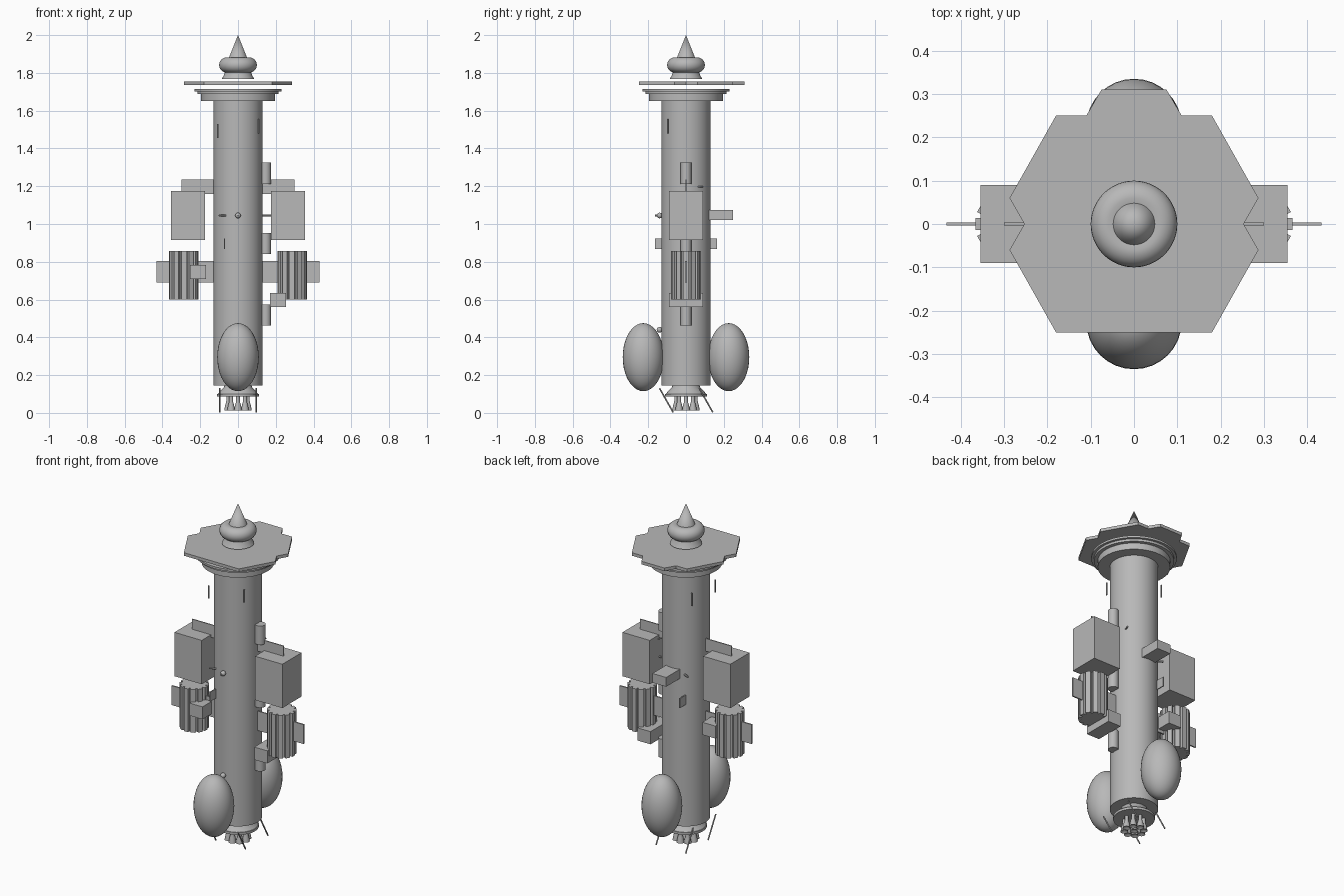
import bpy, bmesh, math
from mathutils import Vector

cube = bpy.data.objects.get("Cube")
if cube:
    bpy.data.objects.remove(cube, do_unlink=True)

grey = bpy.data.materials.new("hull grey")
grey.use_nodes = True
GREY = (0.48, 0.48, 0.48, 1)
grey.diffuse_color = GREY
grey.node_tree.nodes["Principled BSDF"].inputs["Base Color"].default_value = GREY


def finish(name, bm, smooth=False):
    bmesh.ops.recalc_face_normals(bm, faces=bm.faces)
    mesh = bpy.data.meshes.new(name)
    bm.to_mesh(mesh)
    bm.free()
    ob = bpy.data.objects.new(name, mesh)
    mesh.materials.append(grey)
    bpy.context.collection.objects.link(ob)
    if smooth:
        bpy.ops.object.select_all(action='DESELECT')
        ob.select_set(True)
        bpy.context.view_layer.objects.active = ob
        bpy.ops.object.shade_smooth_by_angle(angle=math.radians(35))
    return ob


def box(name, x, y, z):
    """Box from its (low, high) range on each axis."""
    bm = bmesh.new()
    bmesh.ops.create_cube(bm, size=1)
    for v in bm.verts:
        v.co = [(a + b) / 2 + c * (b - a) for (a, b), c in zip((x, y, z), v.co)]
    return finish(name, bm)


def lathe(name, profile, at=(0, 0, 0), sides=48):
    """Turn (radius, height) points round a vertical axis."""
    bm = bmesh.new()
    verts = [bm.verts.new((r + at[0], at[1], z + at[2])) for r, z in profile]
    edges = [bm.edges.new(pair) for pair in zip(verts, verts[1:])]
    bmesh.ops.spin(bm, geom=verts + edges, cent=at, axis=(0, 0, 1),
                   angle=math.tau, steps=sides, use_duplicate=False)
    bmesh.ops.remove_doubles(bm, verts=bm.verts, dist=0.0001)
    return finish(name, bm, True)


def ball(name, at, size):
    bm = bmesh.new()
    bmesh.ops.create_uvsphere(bm, u_segments=32, v_segments=20, radius=1)
    bmesh.ops.scale(bm, vec=size, verts=bm.verts)
    bmesh.ops.translate(bm, vec=at, verts=bm.verts)
    return finish(name, bm, True)


def rod(name, start, end, radius=0.004):
    a, b = Vector(start), Vector(end)
    bm = bmesh.new()
    bmesh.ops.create_cone(bm, cap_ends=True, segments=8, radius1=radius,
                          radius2=radius, depth=(b - a).length)
    turn = (b - a).to_track_quat('Z', 'Y').to_matrix()
    bmesh.ops.rotate(bm, matrix=turn, verts=bm.verts)
    bmesh.ops.translate(bm, vec=(a + b) / 2, verts=bm.verts)
    return finish(name, bm)


def prism(name, outline, low, high):
    bm = bmesh.new()
    face = bm.faces.new([bm.verts.new((x, y, low)) for x, y in outline])
    top = bmesh.ops.extrude_face_region(bm, geom=[face])["geom"]
    bmesh.ops.translate(bm, vec=(0, 0, high - low),
                        verts=[g for g in top if isinstance(g, bmesh.types.BMVert)])
    return finish(name, bm)


# Main tube with the stepped collar at its top
lathe("main_body", [(0, 0.145), (0.13, 0.145), (0.13, 1.66), (0, 1.66)], sides=64)
lathe("top_collar", [(0, 1.65), (0.195, 1.65), (0.195, 1.688), (0.215, 1.688), (0.215, 1.702),
                     (0.23, 1.702), (0.23, 1.714), (0, 1.714)], sides=64)

# Notched shield plate
half = [(0.075, 0.31), (0.11, 0.25), (0.18, 0.25), (0.287, 0.06),
        (0.253, 0), (0.287, -0.06), (0.18, -0.25)]
prism("shield_plate", half + [(-x, y) for x, y in reversed(half)], 1.737, 1.755)

# Finial: flared foot, rounded ring and pointed cap
ring = [(0.06 + 0.04 * math.cos(math.radians(a)), 1.842 + 0.04 * math.sin(math.radians(a)))
        for a in range(-75, 91, 15)]
lathe("finial", [(0, 1.767), (0.087, 1.767), (0.076, 1.785), (0.067, 1.81)] + ring
      + [(0.048, 1.88), (0, 2)])

# Round tanks, front and back
for side, y in (("front", -0.226), ("back", 0.226)):
    ball(side + "_tank", (0, y, 0.295), (0.11, 0.109, 0.18))

# Side equipment on both flanks
for side, s in (("left", 1), ("right", -1)):
    def span(a, b):
        return tuple(sorted((s * a, s * b)))
    box(side + "_equipment_box", span(0.175, 0.354), (-0.09, 0.09), (0.915, 1.175))
    box(side + "_box_bracket", span(0.12, 0.30), (-0.003, 0.003), (1.16, 1.235))
    box(side + "_drum_fin", span(0.12, 0.432), (-0.004, 0.004), (0.69, 0.805))
    # Fluted drum
    flutes = []
    for i in range(12):
        for turn, r in ((-0.32, 0.08), (0.32, 0.08), (0.4, 0.066), (0.6, 0.066)):
            a = (i + turn) * math.tau / 12
            flutes.append((s * 0.287 + r * math.cos(a), r * math.sin(a)))
    prism(side + "_fluted_drum", flutes, 0.6, 0.856)

# Smaller boxes
box("left_small_box", (0.17, 0.255), (-0.09, 0.09), (0.56, 0.635))
box("right_small_box", (-0.255, -0.17), (-0.09, 0.09), (0.708, 0.782))
box("back_box", (-0.045, 0.045), (0.12, 0.25), (1.02, 1.075))

# Upright canisters down the left flank
for i, z in enumerate((0.463, 0.84, 1.213)):
    lathe(f"canister_{i + 1}", [(0, 0), (0.029, 0), (0.029, 0.112), (0, 0.112)],
          at=(0.146, 0, z), sides=24)

# Small sensors, vanes and aerials
for i, z in enumerate((0.44, 1.045)):
    ball(f"sensor_{i + 1}", (0, -0.14, z), (0.015, 0.015, 0.015))
rod("sensor_stem", (0, -0.12, 1.045), (0, -0.165, 1.045))
rod("front_peg", (-0.065, -0.11, 1.045), (-0.1, -0.125, 1.045), 0.006)
rod("left_peg", (0.12, 0, 1.045), (0.18, 0, 1.045), 0.005)
rod("back_peg", (-0.07, 0.11, 1.045), (-0.1, 0.125, 1.045), 0.006)
rod("upper_peg", (0.11, 0.06, 1.197), (0.12, 0.09, 1.197))
for side, s in (("front", -1), ("back", 1)):
    box(side + "_vane", (-0.074, -0.068), tuple(sorted((s * 0.1, s * 0.163))), (0.868, 0.924))
for i, (x, y, z) in enumerate(((-0.107, -0.12, 1.455), (0.11, -0.097, 1.48), (-0.107, 0.1, 1.46))):
    rod(f"aerial_{i + 1}", (x, y, z), (x, y, z + 0.075))

# Engine base: flared skirt, rim and cluster of nozzles
lathe("engine_skirt", [(0, 0.15), (0.07, 0.15), (0.075, 0.135), (0.108, 0.1),
                       (0.112, 0.1), (0.112, 0.086), (0, 0.086)])
nozzle = [(0, 0.09), (0.01, 0.09), (0.01, 0.06), (0.016, 0.04), (0.021, 0.012), (0, 0.03)]
spots = [(0, 0)] + [(0.052 * math.cos(i * math.tau / 8), 0.052 * math.sin(i * math.tau / 8))
                    for i in range(8)]
for i, (x, y) in enumerate(spots):
    lathe(f"nozzle_{i + 1}", nozzle, at=(x, y, 0), sides=16)

# Slanted struts round the engine
for x in (-0.097, 0.097):
    for name, y in (("front", -0.14), ("back", 0.07)):
        rod(name + "_strut", (x, y, 0.13), (x, y + 0.072, 0.003))
